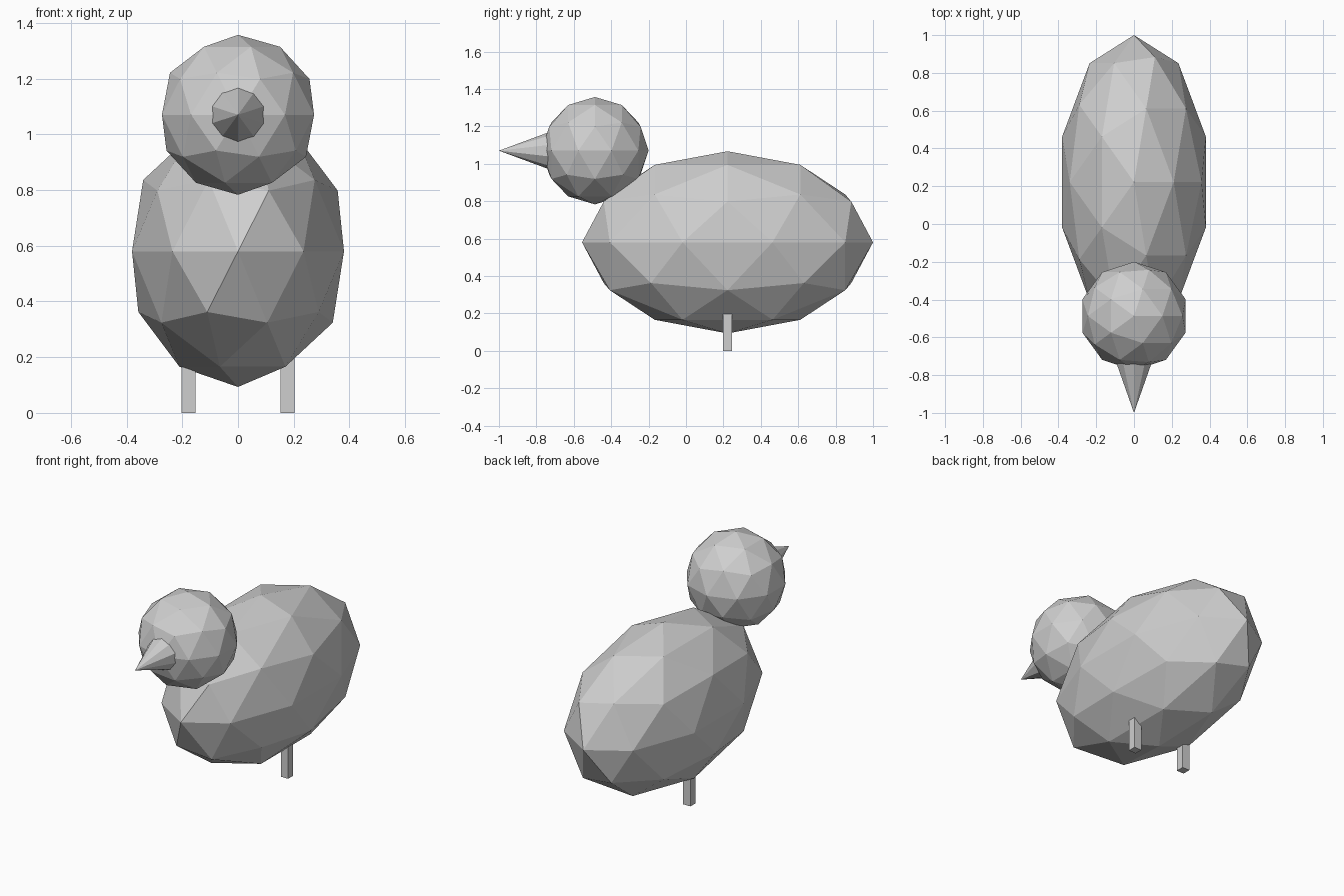
import bpy
from math import radians

cube = bpy.data.objects.get("Cube")
if cube:
    bpy.data.objects.remove(cube, do_unlink=True)

# Single plain grey for the whole bird
grey = bpy.data.materials.new("light_grey")
grey.use_nodes = True
colour = (0.62, 0.62, 0.62, 1)
grey.diffuse_color = colour
grey.node_tree.nodes["Principled BSDF"].inputs["Base Color"].default_value = colour


def finish(name, scale=(1, 1, 1)):
    """Name the new part, apply its size, and give it flat grey faces."""
    part = bpy.context.object
    part.name = name
    part.scale = scale
    part.data.materials.append(grey)
    bpy.ops.object.transform_apply(location=False, rotation=True, scale=True)
    bpy.ops.object.shade_flat()
    return part


def faceted_ball(name, centre, radii):
    bpy.ops.mesh.primitive_ico_sphere_add(subdivisions=2, radius=1, location=centre)
    return finish(name, radii)


# Body and head
faceted_ball("body", (0, 0.222, 0.58), (0.4, 0.778, 0.487))
faceted_ball("head", (0, -0.487, 1.07), (0.287, 0.287, 0.287))

# Beak pointing forward
base_y, tip_y = -0.73, -1.0
bpy.ops.mesh.primitive_cone_add(
    vertices=10, radius1=0.1, radius2=0, depth=base_y - tip_y,
    location=(0, (base_y + tip_y) / 2, 1.07), rotation=(radians(90), 0, 0))
finish("beak")

# Legs, with their tops sunk into the body
leg_height = 0.26
for side, name in ((1, "left_leg"), (-1, "right_leg")):
    bpy.ops.mesh.primitive_cube_add(size=1, location=(side * 0.178, 0.222, leg_height / 2))
    finish(name, (0.05, 0.05, leg_height))
